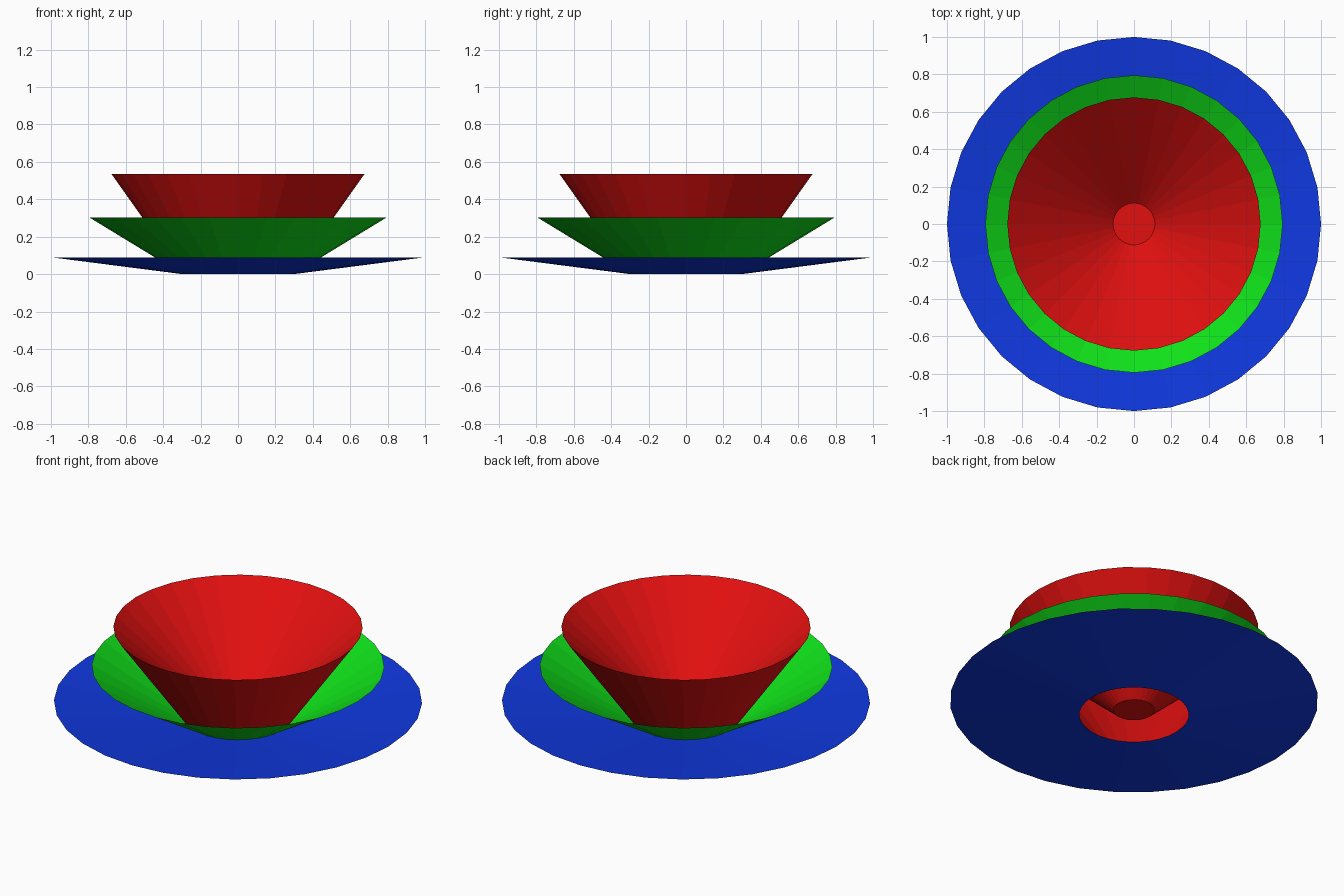
import bpy, bmesh, math

if "Cube" in bpy.data.objects:
    bpy.data.objects.remove(bpy.data.objects["Cube"])

SIDES = 32


def material(name, rgb):
    m = bpy.data.materials.new(name)
    m.diffuse_color = (*rgb, 1)
    m.use_nodes = True
    m.node_tree.nodes["Principled BSDF"].inputs["Base Color"].default_value = m.diffuse_color
    return m


def lathe(name, profile, mat, cap_end=False):
    """Spin a (radius, z) profile around z with flat facets."""
    bm = bmesh.new()
    rings = []
    for r, z in profile:
        rings.append([bm.verts.new((r * math.cos(2 * math.pi * i / SIDES),
                                    r * math.sin(2 * math.pi * i / SIDES), z))
                      for i in range(SIDES)])
    for a, b in zip(rings, rings[1:]):
        for i in range(SIDES):
            j = (i + 1) % SIDES
            bm.faces.new((a[i], a[j], b[j], b[i]))
    if cap_end:
        bm.faces.new(rings[-1])
    mesh = bpy.data.meshes.new(name)
    bm.to_mesh(mesh)
    bm.free()
    mesh.materials.append(mat)
    obj = bpy.data.objects.new(name, mesh)
    bpy.context.collection.objects.link(obj)
    return obj


blue = material("blue", (0.005, 0.04, 0.75))
green = material("green", (0.005, 0.75, 0.01))
red = material("red", (0.75, 0.005, 0.005))

# Flared dishes sharing the same base ring
lathe("wide_saucer", [(0.297, 0), (1.0, 0.09)], blue)
lathe("middle_dish", [(0.297, 0), (0.795, 0.303)], green)

# Double-walled bowl: outer wall, then inner cone down to a small floor
lathe("inner_bowl", [(0.297, 0), (0.677, 0.536), (0.112, 0.03)], red, cap_end=True)
